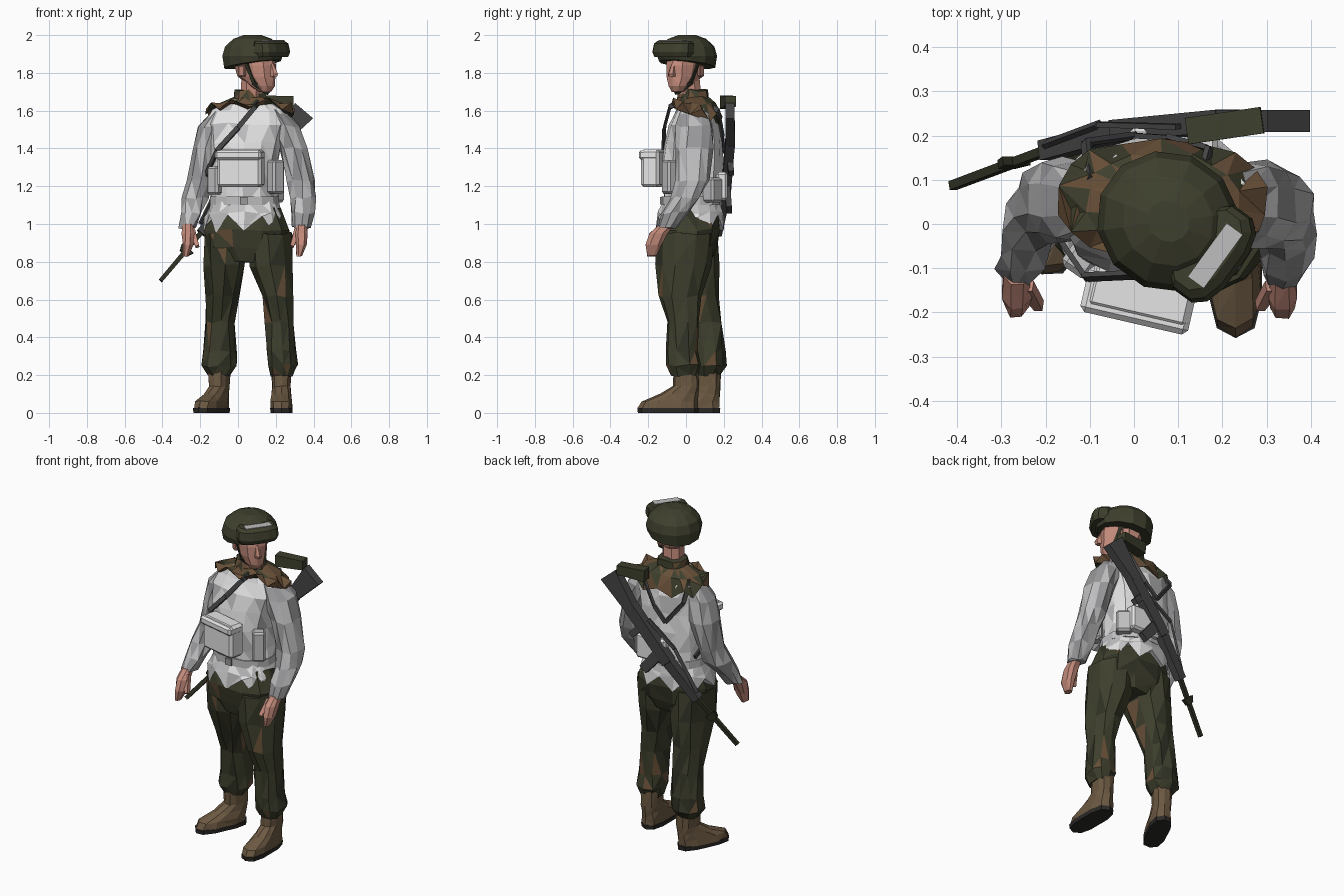
import bpy
import bmesh
import math
import random
from mathutils import Matrix, Vector

random.seed(4)
default_cube = bpy.data.objects.get("Cube")
if default_cube:
    bpy.data.objects.remove(default_cube, do_unlink=True)


def material(name, red, green, blue):
    mat = bpy.data.materials.new(name)
    mat.use_nodes = True
    mat.diffuse_color = (red, green, blue, 1)
    mat.node_tree.nodes["Principled BSDF"].inputs["Base Color"].default_value = (red, green, blue, 1)
    return mat


WHITE = material("snow white cloth", .78, .78, .78)
PALE = material("pale grey cloth", .52, .52, .53)
GREY = material("grey cloth", .32, .32, .33)
GREEN = material("olive green", .048, .05, .026)
DARK = material("dark olive", .03, .032, .018)
RUST = material("camouflage brown", .14, .08, .04)
LEATHER = material("boot leather", .15, .1, .055)
SKIN = material("skin", .55, .26, .2)
METAL = material("gun metal", .06, .06, .062)
SOLE = material("dark sole", .025, .023, .02)


def finish(name, bm, palette, matrix=None):
    """Turn a bmesh into a flat shaded object, scattering the palette over its faces."""
    bmesh.ops.recalc_face_normals(bm, faces=bm.faces)
    used = list(dict.fromkeys(palette))
    for face in bm.faces:
        face.material_index = used.index(random.choice(palette))
    if matrix:
        bm.transform(matrix)
    mesh = bpy.data.meshes.new(name)
    bm.to_mesh(mesh)
    bm.free()
    for mat in used:
        mesh.materials.append(mat)
    obj = bpy.data.objects.new(name, mesh)
    bpy.context.collection.objects.link(obj)
    return obj


def loft(name, rings, palette, sides=10, power=.85, jitter=.008, zigzag=0, tilt=0, matrix=None):
    """Skin rings (z, x, y, x radius, y radius), lowest first; the lowest may be jagged or tilted."""
    bm = bmesh.new()
    loops = []
    for level, (z, cx, cy, rx, ry) in enumerate(rings):
        loop = []
        for i in range(sides):
            angle = math.tau * (i + .5) / sides
            c, s = math.cos(angle), math.sin(angle)
            dx = math.copysign(abs(c) ** power, c) * rx
            dy = math.copysign(abs(s) ** power, s) * ry
            dz = (zigzag * (-1) ** i + tilt * dy) if level == 0 else 0
            noise = Vector(random.uniform(-jitter, jitter) for _ in range(3))
            loop.append(bm.verts.new(Vector((cx + dx, cy + dy, z + dz)) + noise))
        loops.append(loop)
    for low, high in zip(loops, loops[1:]):
        for i in range(sides):
            j = (i + 1) % sides
            bm.faces.new((low[i], low[j], high[j], high[i]))
    bm.faces.new(loops[0])
    bm.faces.new(loops[-1])
    bmesh.ops.triangulate(bm, faces=bm.faces)
    return finish(name, bm, palette, matrix)


def box(name, place, size, mat, yaw=0, bevel=.012, matrix=None):
    bm = bmesh.new()
    bmesh.ops.create_cube(bm, size=1)
    bm.transform(Matrix.Diagonal((*size, 1)))
    if bevel:
        bmesh.ops.bevel(bm, geom=bm.edges[:], offset=bevel, segments=1, affect="EDGES")
    bm.transform(Matrix.Translation(place) @ Matrix.Rotation(math.radians(yaw), 4, "Z"))
    return finish(name, bm, [mat], matrix)


def bar(name, start, end, start_width, end_width, thick, mat, normal=(0, 1, 0)):
    """Tapered flat bar between two points."""
    start, end = Vector(start), Vector(end)
    side = (end - start).cross(Vector(normal)).normalized()
    out = side.cross(end - start).normalized() * thick / 2
    bm = bmesh.new()
    ends = []
    for point, width in ((start, start_width), (end, end_width)):
        offset = side * width / 2
        ends.append([bm.verts.new(point + a * offset + b * out)
                     for a, b in ((-1, -1), (1, -1), (1, 1), (-1, 1))])
    for i in range(4):
        j = (i + 1) % 4
        bm.faces.new((ends[0][i], ends[0][j], ends[1][j], ends[1][i]))
    for cap in ends:
        bm.faces.new(cap)
    return finish(name, bm, [mat])


def strap(name, points, width, mat):
    """Chain of thin bars that faces away from the middle of the body."""
    for a, b in zip(points, points[1:]):
        middle = (Vector(a) + Vector(b)) / 2
        bar(name, a, b, width, width, .012, mat, middle - Vector((.04, .04, middle.z)))


# Trousers: hips and two bloused legs
trousers = [GREEN] * 14 + [DARK] * 5 + [RUST]
loft("hips", [(.8, .05, .01, .15, .12), (.88, .05, .01, .23, .155),
              (.97, .05, .01, .235, .165), (1.08, .04, .02, .19, .15)], trousers, 12)
loft("left_trouser_leg", [(.2, .23, -.01, .055, .07), (.25, .235, -.015, .08, .095),
                          (.33, .23, -.02, .075, .09), (.48, .22, -.02, .075, .085),
                          (.62, .205, -.03, .085, .11), (.78, .175, -.01, .115, .145),
                          (.95, .165, 0, .125, .155)], trousers)
loft("right_trouser_leg", [(.2, -.1, .12, .06, .065), (.25, -.1, .125, .1, .085),
                           (.33, -.1, .12, .09, .085), (.48, -.095, .105, .08, .09),
                           (.62, -.08, .065, .09, .11), (.78, -.07, .03, .115, .14),
                           (.95, -.06, .02, .125, .15)], trousers)

# Boots
for side, x, y, yaw in (("left", .23, .0, 0), ("right", -.1, .12, -25)):
    place = Matrix.Translation((x, y, 0)) @ Matrix.Rotation(math.radians(yaw), 4, "Z")
    loft(side + "_boot_sole", [(0, 0, -.095, .06, .16), (.025, 0, -.095, .062, .163)],
         [SOLE], power=.7, jitter=0, matrix=place)
    loft(side + "_boot", [(.025, 0, -.095, .06, .16), (.06, 0, -.085, .06, .15),
                          (.1, 0, -.035, .052, .1), (.14, 0, 0, .05, .068),
                          (.23, 0, 0, .055, .065)], [LEATHER], power=.75, jitter=.003, matrix=place)

# Snow smock with jagged hem
loft("smock_skirt", [(1.0, .035, .025, .215, .18), (1.06, .035, .025, .2, .175),
                     (1.12, .035, .03, .18, .152)], [WHITE, PALE, PALE], 18, zigzag=.04)
loft("smock", [(1.1, .035, .03, .18, .15), (1.2, .03, .03, .18, .155),
               (1.32, .03, .035, .185, .16), (1.43, .035, .04, .195, .155),
               (1.53, .05, .045, .22, .135), (1.6, .06, .055, .2, .11),
               (1.66, .065, .045, .09, .08)], [WHITE] * 4 + [PALE], 14)
loft("belt", [(1.1, .035, .03, .188, .16), (1.145, .035, .03, .186, .16)], [PALE], 14, jitter=0)
box("belt_buckle", (.03, -.128, 1.122), (.04, .02, .04), GREY, bevel=0)

# Shoulder cover and collar showing camouflage
loft("shoulder_cover", [(1.595, .065, .055, .24, .135), (1.635, .065, .05, .17, .11),
                        (1.67, .065, .04, .085, .08)],
     [RUST, RUST, GREEN], 18, zigzag=.025, tilt=-.35, jitter=.006)
loft("collar", [(1.65, .065, .035, .09, .085), (1.71, .06, .045, .075, .075)], [GREEN, GREEN, RUST])

# Sleeves and hands
sleeve = [GREY] * 3 + [PALE] * 2
loft("left_sleeve", [(.98, .335, -.1, .045, .05), (1.06, .345, -.055, .062, .07),
                     (1.14, .345, .0, .07, .08), (1.23, .335, .035, .072, .085),
                     (1.4, .295, .045, .075, .095), (1.52, .25, .045, .085, .095),
                     (1.6, .19, .05, .07, .07)], sleeve)
loft("right_sleeve", [(.98, -.265, -.09, .045, .05), (1.06, -.245, -.045, .06, .07),
                      (1.14, -.225, .015, .068, .08), (1.23, -.2, .045, .07, .085),
                      (1.4, -.165, .055, .075, .095), (1.52, -.125, .05, .085, .095),
                      (1.6, -.07, .05, .07, .07)], sleeve)
for side, x, out in (("left", .335, 1), ("right", -.265, -1)):
    loft(side + "_hand", [(.83, x - .01, -.18, .015, .025), (.89, x, -.17, .03, .045),
                          (.95, x, -.145, .034, .05), (1.0, x, -.1, .03, .04)],
         [SKIN], 8, jitter=.003)
    bar(side + "_thumb", (x - out * .02, -.14, .97), (x - out * .05, -.185, .88), .035, .02, .025, SKIN)

# Pouches
box("chest_pouch", (.015, -.165, 1.295), (.24, .1, .2), WHITE, -13, .015)
box("chest_pouch_flap", (.01, -.172, 1.365), (.25, .108, .05), WHITE, -13)
box("left_side_pouch", (.2, -.085, 1.25), (.075, .07, .18), PALE, 35)
box("right_side_pouch", (-.12, -.08, 1.23), (.07, .07, .15), PALE, -35)
box("back_pouch", (.09, .19, 1.2), (.2, .06, .15), WHITE)
box("rear_left_pouch", (.19, .14, 1.18), (.09, .08, .13), PALE, -40)

# Slings
strap("chest_sling", [(.17, .17, 1.6), (.13, .03, 1.68), (.09, -.085, 1.62), (.0, -.115, 1.51),
                      (-.11, -.12, 1.39), (-.165, -.04, 1.27), (-.15, .13, 1.18)], .026, METAL)
strap("back_sling", [(.17, .17, 1.6), (.08, .195, 1.46), (.0, .2, 1.38), (-.11, .185, 1.52),
                     (-.1, .1, 1.63)], .022, METAL)
strap("rifle_sling", [(.1, .22, 1.38), (-.08, .225, 1.25), (-.2, .18, 1.0)], .02, METAL)


# Rifle slung across the back
def along(t):
    line = Vector((.35, .233, 1.6)).lerp(Vector((-.41, .087, .7)), t)
    return line + Vector((0, .05 * math.sin(math.pi * t), 0))


rifle = (("butt", 0, .2, .125, .065, .05, METAL), ("receiver", .18, .5, .075, .07, .05, METAL),
         ("handguard", .5, .72, .06, .05, .045, METAL), ("barrel", .72, 1, .026, .022, .02, DARK),
         ("front_sight", .81, .84, .08, .05, .02, DARK))
for part, start, end, width, end_width, thick, mat in rifle:
    bar("rifle_" + part, along(start), along(end), width, end_width, thick, mat)
bar("rifle_magazine", along(.44), along(.44) + Vector((.11, .01, -.13)), .065, .055, .03, METAL)
bar("rifle_grip", along(.29), along(.29) + Vector((.07, .01, -.07)), .04, .035, .03, METAL)
bar("rifle_wrap", (.29, .235, 1.65), (.12, .21, 1.645), .055, .07, .06, GREEN)

# Head, turned to its left
turn = Matrix.Translation((.085, .0, 0)) @ Matrix.Rotation(math.radians(54), 4, "Z")
loft("neck", [(1.62, .065, .03, .06, .06), (1.78, .075, .015, .06, .06)], [SKIN], 8, jitter=0)
loft("head", [(1.7, 0, -.075, .03, .03), (1.73, 0, -.055, .055, .065), (1.78, 0, -.015, .078, .108),
              (1.84, 0, -.005, .085, .118), (1.9, 0, 0, .085, .11)],
     [SKIN], jitter=.002, matrix=turn)
loft("nose", [(1.78, 0, -.12, .018, .03), (1.795, 0, -.122, .018, .034), (1.85, 0, -.11, .01, .015)],
     [SKIN], 6, jitter=0, matrix=turn)
for side in (-1, 1):
    box("ear", (side * .086, .015, 1.81), (.02, .04, .06), SKIN, bevel=.005, matrix=turn)
    bar("chin_strap", turn @ Vector((side * .09, -.01, 1.86)), turn @ Vector((side * .066, -.05, 1.745)),
        .02, .02, .012, DARK, turn.to_3x3() @ Vector((side, 0, 0)))
    bar("chin_strap", turn @ Vector((side * .068, -.045, 1.75)), turn @ Vector((0, -.09, 1.695)),
        .025, .025, .015, DARK, turn.to_3x3() @ Vector((side, -1, -1)))

# Helmet with goggles
loft("helmet", [(1.845, 0, .01, .148, .155), (1.89, 0, .01, .157, .165), (1.94, 0, .01, .143, .15),
                (1.98, 0, .01, .1, .105), (2.0, 0, .01, .045, .05)],
     [GREEN], 12, power=1, jitter=0, tilt=-.16, matrix=turn)
loft("goggles", [(1.885, 0, -.115, .11, .058), (1.91, 0, -.115, .12, .068), (1.955, 0, -.11, .115, .062),
                 (1.97, 0, -.1, .1, .05)], [GREEN], 12, power=.7, jitter=0, matrix=turn)
box("goggle_lens_top", (0, -.122, 1.969), (.15, .045, .009), PALE, bevel=0, matrix=turn)
